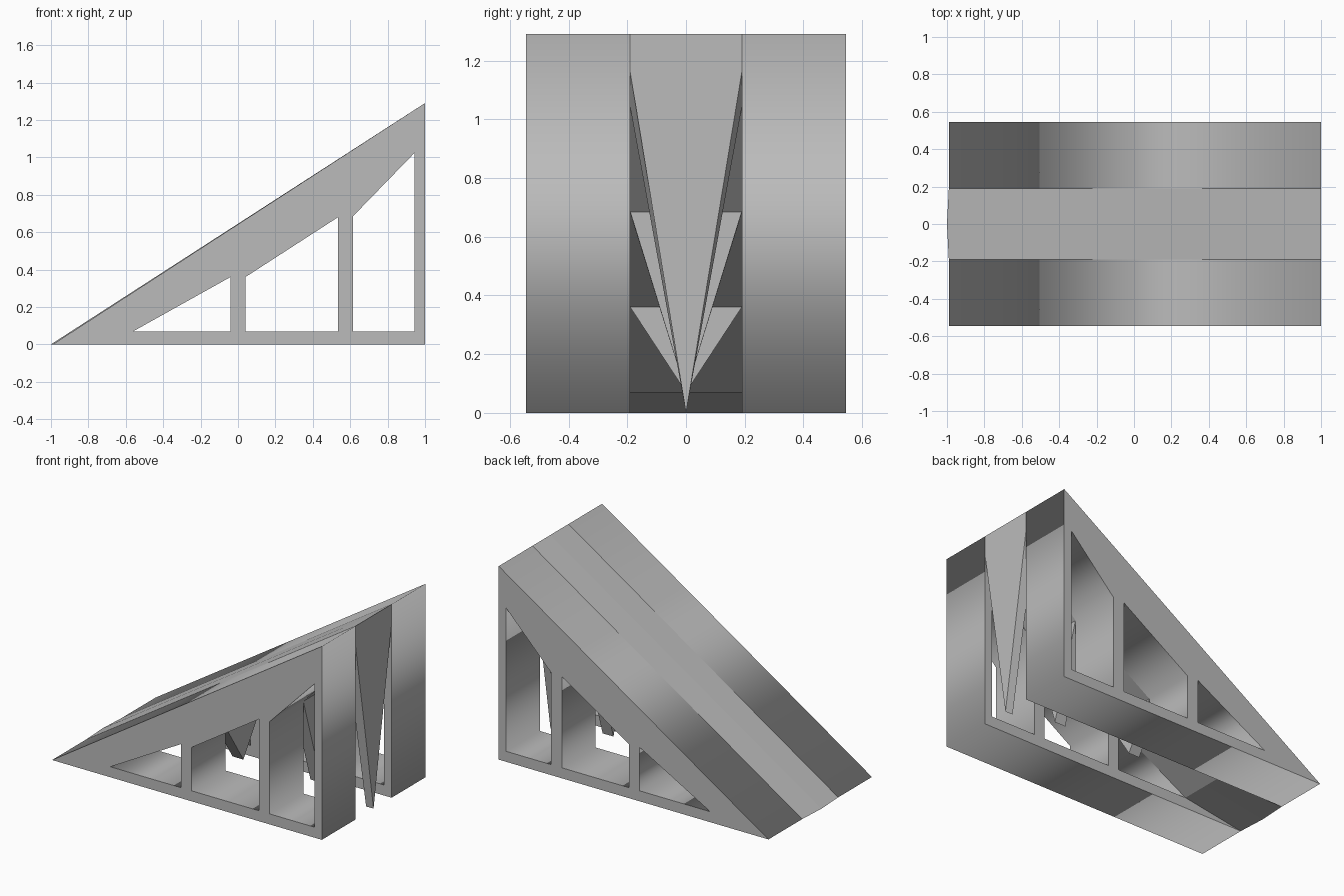
import bpy
import bmesh
from math import radians
from mathutils import Matrix

cube = bpy.data.objects.get("Cube")
if cube:
    bpy.data.objects.remove(cube, do_unlink=True)

grey = bpy.data.materials.new("plain grey")
grey.use_nodes = True
grey.diffuse_color = (0.5, 0.5, 0.5, 1)
grey.node_tree.nodes["Principled BSDF"].inputs["Base Color"].default_value = (0.5, 0.5, 0.5, 1)

HALF = 0.545      # half width of the ramp
INNER = 0.19      # half width of the central channel
PEAK = (1, 1.29)
FLOOR = 0.07


def add_object(name, mesh):
    mesh.materials.clear()
    mesh.materials.append(grey)
    obj = bpy.data.objects.new(name, mesh)
    bpy.context.collection.objects.link(obj)
    return obj


def loft(name, sections):
    """Skin equal-length closed rings of points and cap both ends."""
    bm = bmesh.new()
    rings = [[bm.verts.new(p) for p in ring] for ring in sections]
    count = len(rings[0])
    for a, b in zip(rings, rings[1:]):
        for i in range(count):
            j = (i + 1) % count
            bm.faces.new((a[i], a[j], b[j], b[i]))
    bm.faces.new(rings[0])
    bm.faces.new(rings[-1])
    bmesh.ops.recalc_face_normals(bm, faces=bm.faces)
    mesh = bpy.data.meshes.new(name)
    bm.to_mesh(mesh)
    bm.free()
    return add_object(name, mesh)


def pierced_panel(name, loops, y, thickness):
    """Extrude an x-z outline with openings, centred on y."""
    curve = bpy.data.curves.new(name + "_outline", "CURVE")
    curve.dimensions = "2D"
    curve.fill_mode = "BOTH"
    curve.extrude = thickness / 2
    for loop in loops:
        spline = curve.splines.new("POLY")
        spline.points.add(len(loop) - 1)
        for point, (px, pz) in zip(spline.points, loop):
            point.co = (px, pz, 0, 1)
        spline.use_cyclic_u = True
    temp = bpy.data.objects.new(name + "_outline", curve)
    bpy.context.collection.objects.link(temp)
    bpy.context.view_layer.update()
    graph = bpy.context.evaluated_depsgraph_get()
    mesh = bpy.data.meshes.new_from_object(temp.evaluated_get(graph))
    bpy.data.objects.remove(temp, do_unlink=True)
    mesh.transform(Matrix.Translation((0, y, 0)) @ Matrix.Rotation(radians(90), 4, "X"))
    bm = bmesh.new()
    bm.from_mesh(mesh)
    bmesh.ops.remove_doubles(bm, verts=bm.verts, dist=0.0001)
    bmesh.ops.recalc_face_normals(bm, faces=bm.faces)
    bm.to_mesh(mesh)
    bm.free()
    return add_object(name, mesh)


# Side panels with three openings each
outline = [(-0.99, 0), (1, 0), PEAK]
low_opening = [(-0.56, FLOOR), (-0.04, FLOOR), (-0.04, 0.36)]
middle_opening = [(0.04, FLOOR), (0.535, FLOOR), (0.535, 0.68), (0.04, 0.36)]
tall_opening = [(0.615, FLOOR), (0.945, FLOOR), (0.945, 1.025), (0.615, 0.685)]
for name, side in (("left_panel", 1), ("right_panel", -1)):
    pierced_panel(name, [outline, low_opening, middle_opening, tall_opening],
                  side * (HALF + INNER) / 2, HALF - INNER)

# Roof over the central channel, with a slightly pointed toe
underside = [(-0.56, FLOOR), (-0.04, 0.36), (0.04, 0.36), (0.535, 0.68),
             (0.615, 0.685), (0.945, 1.04), (1, 1.16), PEAK]
loft("channel_roof", [[(px, y, pz) for px, pz in [(toe, 0)] + underside]
                      for y, toe in ((-INNER, -0.99), (0, -1), (INNER, -0.99))])

# V-shaped supports hanging below the roof
for name, back, front, tip in (("low_support", (-0.04, 0.36), (0.04, 0.36), FLOOR),
                               ("middle_support", (0.535, 0.68), (0.615, 0.685), FLOOR),
                               ("end_support", (0.945, 1.04), (1, 1.16), 0)):
    loft(name, [[(px, -INNER, pz), (px, INNER, pz), (px, 0, tip)] for px, pz in (back, front)])
